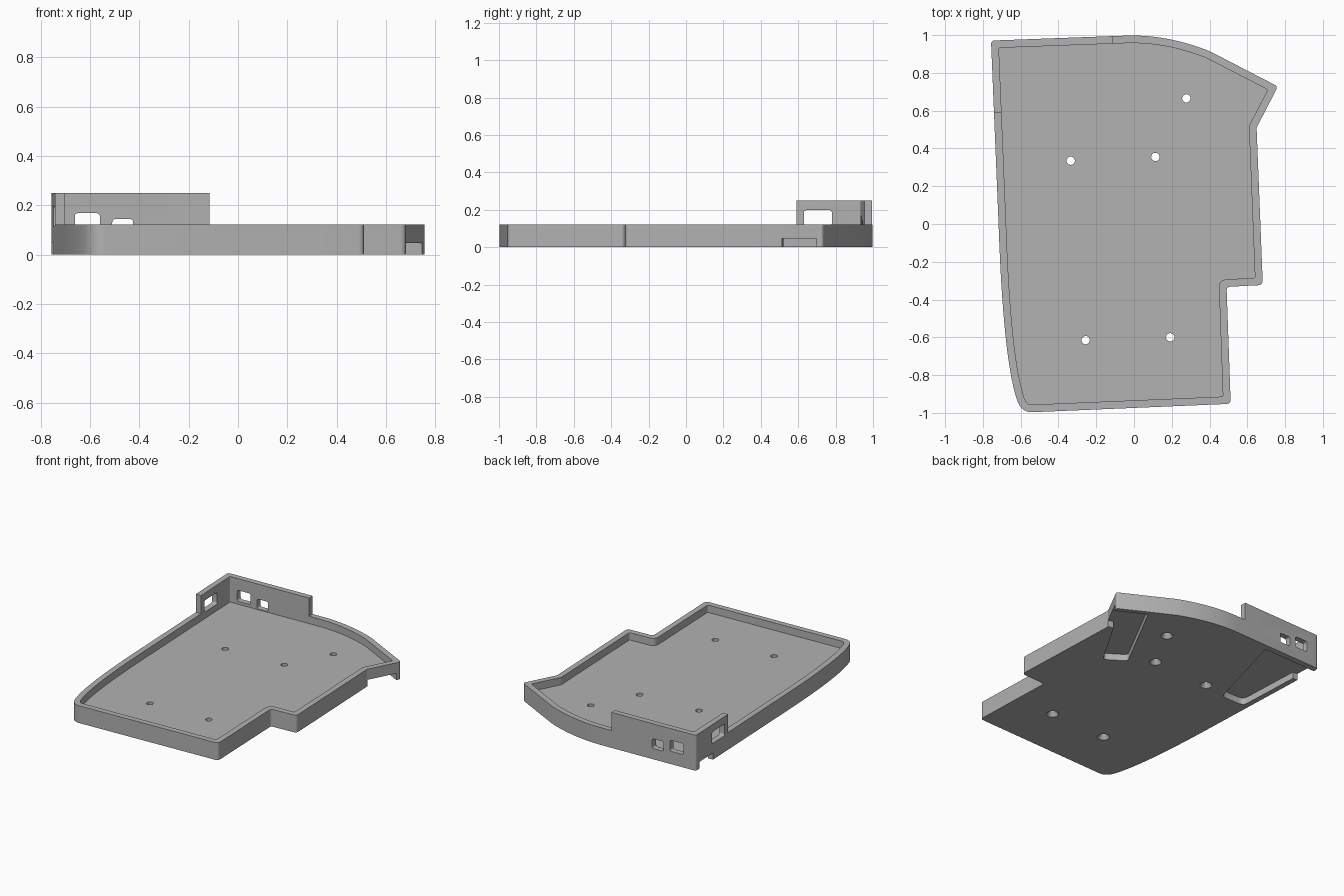
import bpy, bmesh, math
from mathutils import Vector

if "Cube" in bpy.data.objects:
    bpy.data.objects.remove(bpy.data.objects["Cube"])

plastic = bpy.data.materials.new("grey_plastic")
plastic.diffuse_color = (0.445, 0.445, 0.445, 1)
plastic.use_nodes = True
plastic.node_tree.nodes["Principled BSDF"].inputs["Base Color"].default_value = plastic.diffuse_color


def bezier(pts, n):
    """Sample a Bezier curve of any degree as (x, y, corner radius)."""
    d = len(pts) - 1
    return [tuple(sum(math.comb(d, k) * (1 - t) ** (d - k) * t ** k * p[a]
                      for k, p in enumerate(pts)) for a in (0, 1)) + (0,)
            for t in (i / n for i in range(n + 1))]


def turn(a, b, c):
    return (b - a).cross(c - b)


def offset(loop, dist):
    """Move a counter-clockwise loop inwards; convex corners tighten, concave ones widen."""
    out = []
    for i, (x, y, r) in enumerate(loop):
        a, b, c = Vector(loop[i - 1][:2]), Vector((x, y)), Vector(loop[(i + 1) % len(loop)][:2])
        u, v = (b - a).normalized(), (c - b).normalized()
        n1, n2 = Vector((-u.y, u.x)), Vector((-v.y, v.x))
        p = b + (n1 + n2) * dist / (1 + n1.dot(n2))
        out.append((p.x, p.y, (r * 0.4 if turn(a, b, c) > 0 else r + dist * 0.6) if r else 0))
    return out


def rounded(loop, n=5):
    """Replace corners that have a radius by short arcs."""
    out = []
    for i, (x, y, r) in enumerate(loop):
        b = Vector((x, y))
        if not r:
            out.append((x, y))
            continue
        u = (Vector(loop[i - 1][:2]) - b).normalized()
        v = (Vector(loop[(i + 1) % len(loop)][:2]) - b).normalized()
        cut = r / math.tan(u.angle(v) / 2)
        out += [p[:2] for p in bezier([b + u * cut, b, b + v * cut], n)]
    return out


def prism(name, loop, lo, hi, axis="z"):
    """Extrude a 2D loop along an axis."""
    place = {"x": lambda p, h: (h, p[0], p[1]), "y": lambda p, h: (p[0], h, p[1]),
             "z": lambda p, h: (p[0], p[1], h)}[axis]
    bm = bmesh.new()
    low, high = ([bm.verts.new(place(p, h)) for p in loop] for h in (lo, hi))
    bm.faces.new(low)
    bm.faces.new(high)
    for i in range(len(loop)):
        bm.faces.new((low[i - 1], low[i], high[i], high[i - 1]))
    bmesh.ops.recalc_face_normals(bm, faces=bm.faces)
    me = bpy.data.meshes.new(name)
    bm.to_mesh(me)
    bm.free()
    ob = bpy.data.objects.new(name, me)
    me.materials.append(plastic)
    bpy.context.collection.objects.link(ob)
    return ob


def carve(body, cutter):
    bpy.context.view_layer.objects.active = body
    m = body.modifiers.new("cut", "BOOLEAN")
    m.operation, m.solver, m.object = "DIFFERENCE", "EXACT", cutter
    bpy.ops.object.modifier_apply(modifier=m.name)
    bpy.data.objects.remove(cutter)


def window(u0, u1, z0, z1, r=0.015):
    return rounded([(u0, z0, r), (u1, z0, r), (u1, z1, r), (u0, z1, r)])


# Case outline, counter-clockwise from the front right corner
outline = [(0.512, -0.952, 0.025), (0.49, -0.333, 0.02), (0.682, -0.323, 0.025),
           (0.649, 0.51, 0.01), (0.762, 0.728, 0.02)]
outline += bezier([(0.40, 0.915), (0.17, 1.006), (-0.05, 0.997)], 14)
outline += [(-0.757, 0.971, 0.02)]
outline += bezier([(-0.717, 0), (-0.705, -0.35), (-0.68, -0.75), (-0.62, -0.93)], 16)
outline += bezier([(-0.62, -0.93), (-0.597, -1.003), (-0.53, -0.996)], 8)[1:]

# Tray body, hollowed above its floor
tray = prism("case_tray", rounded(outline), 0, 0.25)
carve(tray, prism("cavity", rounded(offset(outline, 0.04)), 0.07, 0.4))

# Low rim everywhere except around the tall back left corner
carve(tray, prism("rim_cut", [(-1, 0.59), (-0.115, 0.59), (-0.115, 1.2), (1.2, 1.2),
                              (1.2, -1.2), (-1, -1.2)], 0.122, 0.4))

# Port openings in the tall walls
carve(tray, prism("wide_port", window(-0.662, -0.56, 0.09, 0.168), 0.85, 1.1, "y"))
carve(tray, prism("small_port", window(-0.51, -0.425, 0.075, 0.144), 0.85, 1.1, "y"))
carve(tray, prism("side_port", window(0.63, 0.78, 0.115, 0.198), -0.9, -0.6, "x"))

# Shallow recesses underneath, each open through a side wall
right = [(0.55, 0.80, 0), (0.262, 0.25, 0.03), (0.40, 0.16, 0.03), (0.61, 0.52, 0),
         (0.72, 0.50, 0), (0.82, 0.66, 0)]
left = [(-0.69, 0.29, 0.04), (-0.51, 0.29, 0.04), (-0.33, 0.945, 0), (-0.72, 0.93, 0),
        (-0.85, 0.925, 0), (-0.85, 0.77, 0), (-0.712, 0.77, 0)]
for name, loop in (("right_recess", right), ("left_recess", left)):
    carve(tray, prism(name, rounded(loop), -0.1, 0.047))

# Screw holes, countersunk from below
for x, y in ((-0.335, 0.335), (0.113, 0.355), (0.277, 0.665), (-0.256, -0.615), (0.192, -0.60)):
    bpy.ops.mesh.primitive_cylinder_add(vertices=24, radius=0.022, depth=0.4, location=(x, y, 0))
    carve(tray, bpy.context.object)
    bpy.ops.mesh.primitive_cone_add(vertices=24, radius1=0.06, radius2=0.02, depth=0.06,
                                    location=(x, y, 0))
    carve(tray, bpy.context.object)

# Single material and smooth curved walls
tray.data.materials.clear()
tray.data.materials.append(plastic)
for p in tray.data.polygons:
    p.material_index = 0
bpy.ops.object.select_all(action="DESELECT")
tray.select_set(True)
bpy.context.view_layer.objects.active = tray
bpy.ops.object.shade_smooth_by_angle(angle=math.radians(30))
